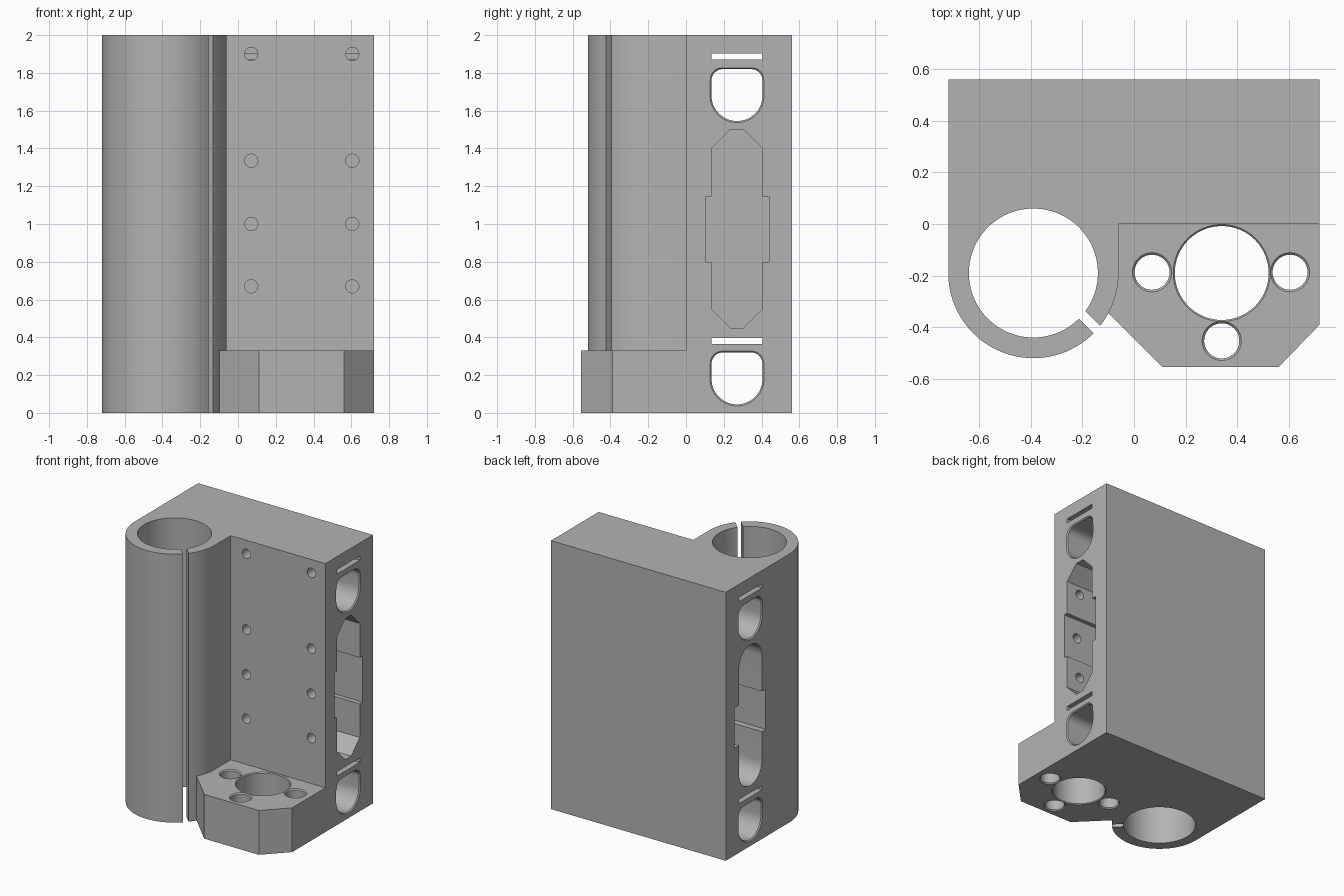
import bpy, bmesh
from math import sin, cos, pi, radians
from mathutils import Vector

if "Cube" in bpy.data.objects:
    bpy.data.objects.remove(bpy.data.objects["Cube"], do_unlink=True)

grey = bpy.data.materials.new("matte_grey")
grey.use_nodes = True
COLOUR = (0.45, 0.45, 0.45, 1)
grey.diffuse_color = COLOUR
grey.node_tree.nodes["Principled BSDF"].inputs["Base Color"].default_value = COLOUR


def arc(cx, cy, r, start, end, n):
    """Points along an arc, angles in degrees."""
    steps = [radians(start + (end - start) * i / n) for i in range(n + 1)]
    return [(cx + r * cos(a), cy + r * sin(a)) for a in steps]


def circle(cx, cy, r, n=64):
    return arc(cx, cy, r, 0, 360, n)[:-1]


def rect(x0, y0, x1, y1):
    return [(x0, y0), (x1, y0), (x1, y1), (x0, y1)]


PLACE = {"x": lambda u, v, w: (w, u, v),
         "y": lambda u, v, w: (u, w, v),
         "z": lambda u, v, w: (u, v, w)}


def prism(name, outline, axis, levels):
    """Loft an outline along an axis; each level is (position, outward growth)."""
    bm = bmesh.new()
    mid = sum((Vector(p) for p in outline), Vector((0, 0))) / len(outline)
    rings = []
    for w, grow in levels:
        ring = []
        for p in outline:
            d = Vector(p) - mid
            q = Vector(p) + d.normalized() * grow
            ring.append(bm.verts.new(PLACE[axis](q.x, q.y, w)))
        rings.append(ring)
    n = len(outline)
    for a, b in zip(rings, rings[1:]):
        for i in range(n):
            j = (i + 1) % n
            bm.faces.new((a[i], a[j], b[j], b[i]))
    bm.faces.new(rings[0])
    bm.faces.new(rings[-1])
    bmesh.ops.recalc_face_normals(bm, faces=bm.faces)
    mesh = bpy.data.meshes.new(name)
    bm.to_mesh(mesh)
    bm.free()
    mesh.materials.append(grey)
    obj = bpy.data.objects.new(name, mesh)
    bpy.context.collection.objects.link(obj)
    return obj


def combine(target, tool, operation="DIFFERENCE"):
    """Apply a boolean and remove the tool."""
    mod = target.modifiers.new("boolean", "BOOLEAN")
    mod.object, mod.operation, mod.solver = tool, operation, "EXACT"
    bpy.context.view_layer.objects.active = target
    bpy.ops.object.modifier_apply(modifier=mod.name)
    bpy.data.objects.remove(tool, do_unlink=True)


def cut(outline, axis, start, end):
    combine(body, prism("cutter", outline, axis, [(start, 0), (end, 0)]))


def eased_cut(outline, axis, start, end, ease=0.008):
    """Through hole with softened rims at both faces."""
    levels = [(start - 0.02, ease), (start, ease), (start + ease, 0),
              (end - ease, 0), (end, ease), (end + 0.02, ease)]
    combine(body, prism("cutter", outline, axis, levels))


# Main block with the round clamp wall in one profile
W, D, H = 0.72, 0.56, 2.0
CX, CY = -0.39, -0.19
body = prism("clamp_bracket",
             [(W, 0), (W, D), (-W, D)] + arc(CX, CY, 0.33, 180, 360, 48) + [(-0.06, 0)],
             "z", [(0, 0), (H, 0)])

# Mounting foot
foot = [(-0.08, 0.04), (-0.08, -0.2), (-0.11, -0.335), (0.11, -0.555),
        (0.56, -0.555), (W, -0.39), (W, 0.04)]
combine(body, prism("mounting_foot", foot, "z", [(0, 0), (0.33, 0)]), "UNION")

# Clamp bore and diagonal slit
cut(circle(CX, CY, 0.25, 96), "z", -0.1, H + 0.1)
out, side = Vector((1, -1)).normalized(), Vector((1, 1)).normalized() * 0.038
near, far = Vector((CX, CY)) + out * 0.2, Vector((CX, CY)) + out * 0.36
cut([near, far, far + side, near + side], "z", -0.1, H + 0.1)

# Foot holes
eased_cut(circle(0.34, -0.19, 0.182), "z", 0, 0.33, 0.006)
for x, y in ((0.07, -0.187), (0.605, -0.187), (0.34, -0.453)):
    eased_cut(circle(x, y, 0.068, 40), "z", 0, 0.33)

# Rod openings and tie slots running the whole width
for z in (0.18, 1.68):
    r = 0.135
    opening = (arc(0.27, z, r, 180, 360, 32)
               + arc(0.27 + r - 0.06, z + 0.08, 0.06, 0, 90, 8)
               + arc(0.27 - r + 0.06, z + 0.08, 0.06, 90, 180, 8))
    eased_cut(opening, "x", -W, W)
for z in (0.365, 1.87):
    cut(rect(0.135, z, 0.405, z + 0.032), "x", -W - 0.1, W + 0.1)

# Left pocket with chamfered ends and a wider middle
chamfered = [(0.235, 0.45), (0.305, 0.45), (0.405, 0.55), (0.405, 1.4),
             (0.305, 1.5), (0.235, 1.5), (0.135, 1.4), (0.135, 0.55)]
cut(chamfered, "x", -0.04, W + 0.1)
cut(rect(0.105, 0.80, 0.44, 1.145), "x", -0.04, W + 0.1)

# Right pocket with round ends and a wider middle
rounded = arc(0.27, 0.585, 0.135, 180, 360, 24) + arc(0.27, 1.365, 0.135, 0, 180, 24)
cut(rounded, "x", -W - 0.1, -0.12)
cut(rect(0.09, 0.80, 0.455, 1.10), "x", -W - 0.1, -0.12)

# Screw holes in the front wall
for x in (0.07, 0.605):
    for z in (0.67, 1.0, 1.335, 1.9):
        cut(circle(x, z, 0.035, 24), "y", -0.1, 0.2)

# Smooth round walls, crisp corners
for o in bpy.context.selected_objects:
    o.select_set(False)
body.select_set(True)
bpy.context.view_layer.objects.active = body
bpy.ops.object.shade_smooth_by_angle(angle=radians(25))
